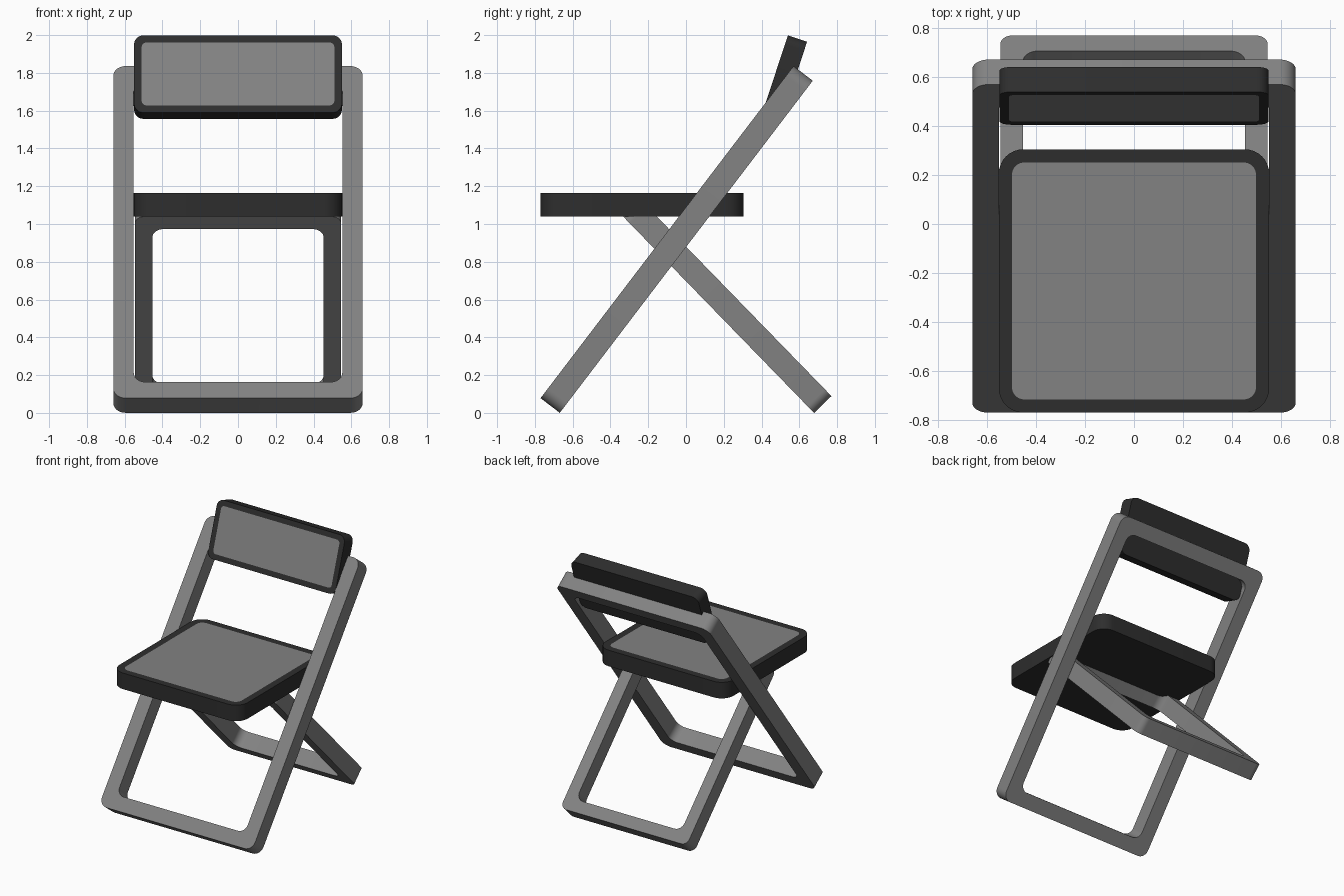
import bpy, bmesh, math
from mathutils import Vector

if "Cube" in bpy.data.objects:
    bpy.data.objects.remove(bpy.data.objects["Cube"])


def material(name, v):
    m = bpy.data.materials.new(name)
    m.diffuse_color = (v, v, v, 1)
    m.use_nodes = True
    m.node_tree.nodes["Principled BSDF"].inputs["Base Color"].default_value = m.diffuse_color
    return m


GREY = material("mid_grey", 0.225)
DARK = material("dark_charcoal", 0.027)


def rounded_rect(half_w, v0, v1, r, seg=8):
    pts = []
    for i, (sx, cy) in enumerate([(1, v1 - r), (-1, v1 - r), (-1, v0 + r), (1, v0 + r)]):
        for k in range(seg + 1):
            a = math.radians(90) * (i + k / seg)
            pts.append((sx * (half_w - r) + r * math.cos(a), cy + r * math.sin(a)))
    return pts


def board(name, origin, angle, half_w, length, depth, r, border, inner_r, mats, hollow):
    """Rounded board rising at an angle (degrees from +y in the yz plane).
    The show face starts at origin; hollow makes a frame, otherwise an inset panel."""
    a = math.radians(angle)
    o = Vector((0, *origin))
    v = Vector((0, math.cos(a), math.sin(a)))
    n = Vector((0, math.sin(a), -math.cos(a)))
    if v.y < 0:
        n = -n
    bm = bmesh.new()

    def loop(pts, d):
        return [bm.verts.new(o + Vector((x, 0, 0)) + v * t + n * d) for x, t in pts]

    def strip(p, q):
        for i in range(len(p)):
            j = (i + 1) % len(p)
            bm.faces.new((p[i], p[j], q[j], q[i]))

    outer = rounded_rect(half_w, 0, length, r)
    inner = rounded_rect(half_w - border, border, length - border, inner_r)
    of, ob, inf = loop(outer, 0), loop(outer, depth), loop(inner, 0)
    strip(of, ob)
    strip(of, inf)
    if hollow:
        inb = loop(inner, depth)
        strip(ob, inb)
        strip(inf, inb)
    else:
        bm.faces.new(ob)
        bm.faces.new(inf).material_index = 1
    bmesh.ops.recalc_face_normals(bm, faces=bm.faces[:])
    me = bpy.data.meshes.new(name)
    bm.to_mesh(me)
    bm.free()
    for m in mats:
        me.materials.append(m)
    ob_ = bpy.data.objects.new(name, me)
    bpy.context.collection.objects.link(ob_)
    bpy.ops.object.select_all(action='DESELECT')
    ob_.select_set(True)
    bpy.context.view_layer.objects.active = ob_
    bpy.ops.object.shade_smooth_by_angle(angle=math.radians(35))
    return ob_


# Tall frame: front feet up to the backrest
board("tall_frame", (-0.77, 0.078), 52.7, 0.66, 2.21, 0.128, 0.065, 0.108, 0.06, [GREY], True)
# Short frame: rear feet up into the seat
board("short_frame", (0.77, 0.089), 134.2, 0.545, 1.45, 0.128, 0.05, 0.092, 0.06, [GREY], True)
# Seat with inset top panel
board("seat", (-0.77, 1.165), 0, 0.552, 1.075, 0.125, 0.1, 0.054, 0.05, [DARK, GREY], False)
# Backrest with inset front panel
board("backrest", (0.405, 1.59), 71.8, 0.55, 0.43, 0.107, 0.05, 0.04, 0.025, [DARK, GREY], False)
